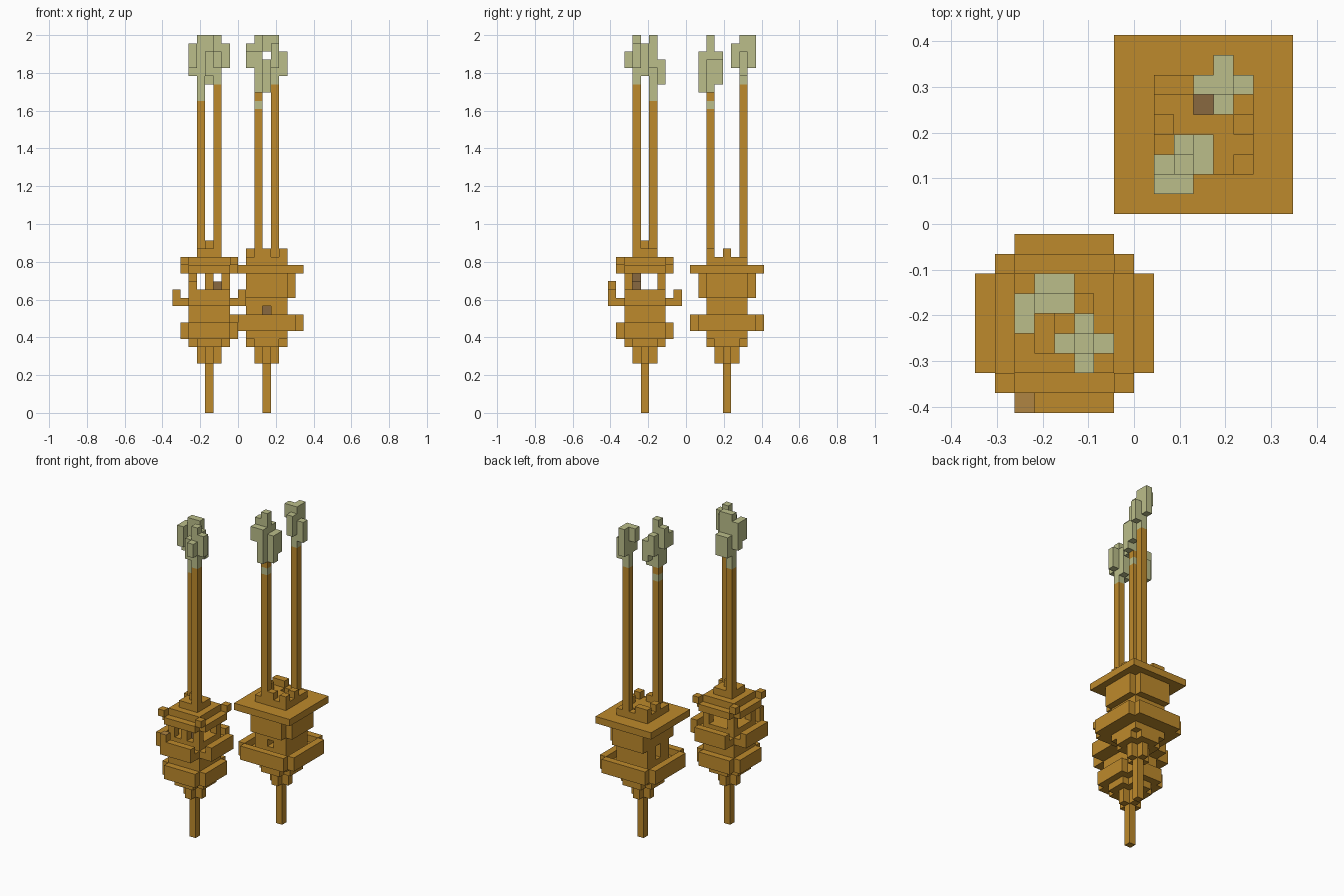
import bpy, bmesh
from mathutils import Vector

cube = bpy.data.objects.get("Cube")
if cube:
    bpy.data.objects.remove(cube, do_unlink=True)

U = 2 / 46                      # edge of one block
ORIGIN = Vector((0, -9.5, 0))   # block grid offset so the model is centred


def material(name, rgb):
    m = bpy.data.materials.new(name)
    m.use_nodes = True
    m.diffuse_color = (*rgb, 1)
    m.node_tree.nodes["Principled BSDF"].inputs["Base Color"].default_value = (*rgb, 1)
    return m


WOOD = material("amber_wood", (0.515, 0.254, 0.025))
GREEN = material("pale_green", (0.497, 0.515, 0.254))
TAN = material("tan", (0.434, 0.235, 0.054))
DARK = material("dark_brown", (0.246, 0.138, 0.051))


def box(x0, x1, y0, y1, z0, z1):
    return {(x, y, z) for x in range(x0, x1) for y in range(y0, y1) for z in range(z0, z1)}


def column(x, y, z0, z1):
    return box(x, x + 1, y, y + 1, z0, z1)


def square(c, r, z0, z1, cut=0):
    """Square slab around a centre block, with corners of size cut left out."""
    return {(x, y, z) for x, y, z in box(c[0] - r, c[0] + r + 1, c[1] - r, c[1] + r + 1, z0, z1)
            if not (abs(x - c[0]) > r - cut and abs(y - c[1]) > r - cut)}


def corners(c, r, z0, z1):
    return set().union(*(column(c[0] + sx * r, c[1] + sy * r, z0, z1)
                         for sx in (-1, 1) for sy in (-1, 1)))


def build(name, cells, mat):
    """Skin a set of blocks with only its outer faces."""
    bm = bmesh.new()
    verts = {}
    for cell in cells:
        for axis in range(3):
            for sign in (0, 1):
                near = list(cell)
                near[axis] += 2 * sign - 1
                if tuple(near) in cells:
                    continue
                a, b = (axis + 1) % 3, (axis + 2) % 3
                ring = []
                for da, db in ((0, 0), (1, 0), (1, 1), (0, 1)):
                    p = list(cell)
                    p[axis] += sign
                    p[a] += da
                    p[b] += db
                    p = tuple(p)
                    if p not in verts:
                        verts[p] = bm.verts.new((Vector(p) + ORIGIN) * U)
                    ring.append(verts[p])
                bm.faces.new(ring if sign else ring[::-1])
    bmesh.ops.dissolve_limit(bm, angle_limit=0.01, verts=bm.verts[:], edges=bm.edges[:])
    mesh = bpy.data.meshes.new(name)
    bm.to_mesh(mesh)
    bm.free()
    mesh.materials.append(mat)
    obj = bpy.data.objects.new(name, mesh)
    bpy.context.collection.objects.link(obj)
    return obj


A = (-4, 4)   # centre of the front tower
B = (3, 14)   # centre of the back tower

# Stem and stepped foot shared by both towers
for label, c in (("front", A), ("back", B)):
    build(label + "_stem", column(*c, 0, 6), WOOD)
    build(label + "_foot", square(c, 1, 6, 8, 1) | square(c, 2, 8, 9, 1), WOOD)

# Front tower: bowl, neck and balcony with a raised rim
build("front_bowl", square(A, 3, 9, 11, 1) | square(A, 2, 11, 13), WOOD)
balcony = square(A, 4, 13, 15, 2) - (square(A, 3, 14, 15, 1) - square(A, 2, 14, 15))
build("front_balcony", balcony, WOOD)
build("balcony_post", column(-6, 0, 15, 16), WOOD)
cap = build("balcony_post_cap", column(-6, 0, 15, 16), TAN)
for v in cap.data.vertices:
    v.co.z = 16 * U + (0.003 if v.co.z > 15.5 * U else 0)

# Front tower: open room with posts and dark core
build("front_posts", corners(A, 2, 15, 17) | column(-4, 2, 15, 17), WOOD)
build("front_core", column(-4, 3, 15, 17) | column(-3, 3, 15, 16), DARK)

# Front tower: roof with corner blocks and a finial
build("front_roof", square(A, 3, 17, 18, 1) | square(A, 2, 18, 19) | corners(A, 3, 18, 19)
      | square(A, 1, 19, 20) | column(*A, 20, 21), WOOD)

# Back tower: tray with a raised rim
build("back_tray", square(B, 2, 9, 10) | square(B, 4, 10, 12, 1) - (square(B, 3, 11, 12) - square(B, 2, 11, 12)), WOOD)

# Back tower: room with outer panels, door slits and dark core
core = box(3, 4, 14, 16, 12, 17) | column(3, 15, 17, 18)
panels = box(1, 6, 11, 18, 14, 17) | box(6, 7, 12, 17, 14, 17)
room = square(B, 2, 12, 17) | panels
room -= core | box(3, 4, 12, 14, 12, 13) | box(1, 3, 14, 15, 12, 14)
build("back_room", room, WOOD)
build("back_core", core, DARK)

# Back tower: flat lid, raised top and battlements
lid = square(B, 4, 17, 18) | square(B, 2, 18, 19)
for x, y in ((1, 14), (5, 14), (1, 16), (2, 16), (3, 12), (5, 12)):
    lid |= column(x, y, 19, 20)
build("back_lid", lid - column(3, 15, 17, 19), WOOD)

# Tall poles
build("front_pole_left", column(-3, 3, 19, 40), WOOD)
build("front_pole_right", column(-5, 5, 19, 38), WOOD)
build("back_pole_left", column(4, 16, 19, 40), WOOD)
build("back_pole_right", column(2, 12, 19, 37) | column(2, 12, 38, 39), WOOD)
build("back_pole_band", column(2, 12, 37, 38), GREEN)

# Leafy heads: block columns as (x, y, bottom, top)
heads = {
    "front_head_right": [(-5, 5, 38, 46), (-6, 5, 41, 45), (-6, 4, 42, 45),
                         (-5, 6, 40, 43), (-4, 5, 42, 46), (-4, 6, 40, 43)],
    "front_head_left": [(-3, 3, 40, 46), (-4, 3, 41, 44), (-2, 3, 42, 45),
                        (-3, 2, 42, 44), (-3, 4, 41, 45)],
    "back_head_right": [(2, 12, 39, 46), (1, 12, 42, 45), (1, 11, 42, 44), (2, 11, 39, 44),
                        (2, 13, 41, 44), (3, 12, 39, 43), (3, 13, 40, 43)],
    "back_head_left": [(4, 16, 40, 46), (3, 16, 44, 46), (5, 16, 41, 44),
                       (4, 15, 42, 45), (4, 17, 42, 46)],
}
for name, columns in heads.items():
    build(name, set().union(*(column(*c) for c in columns)), GREEN)
